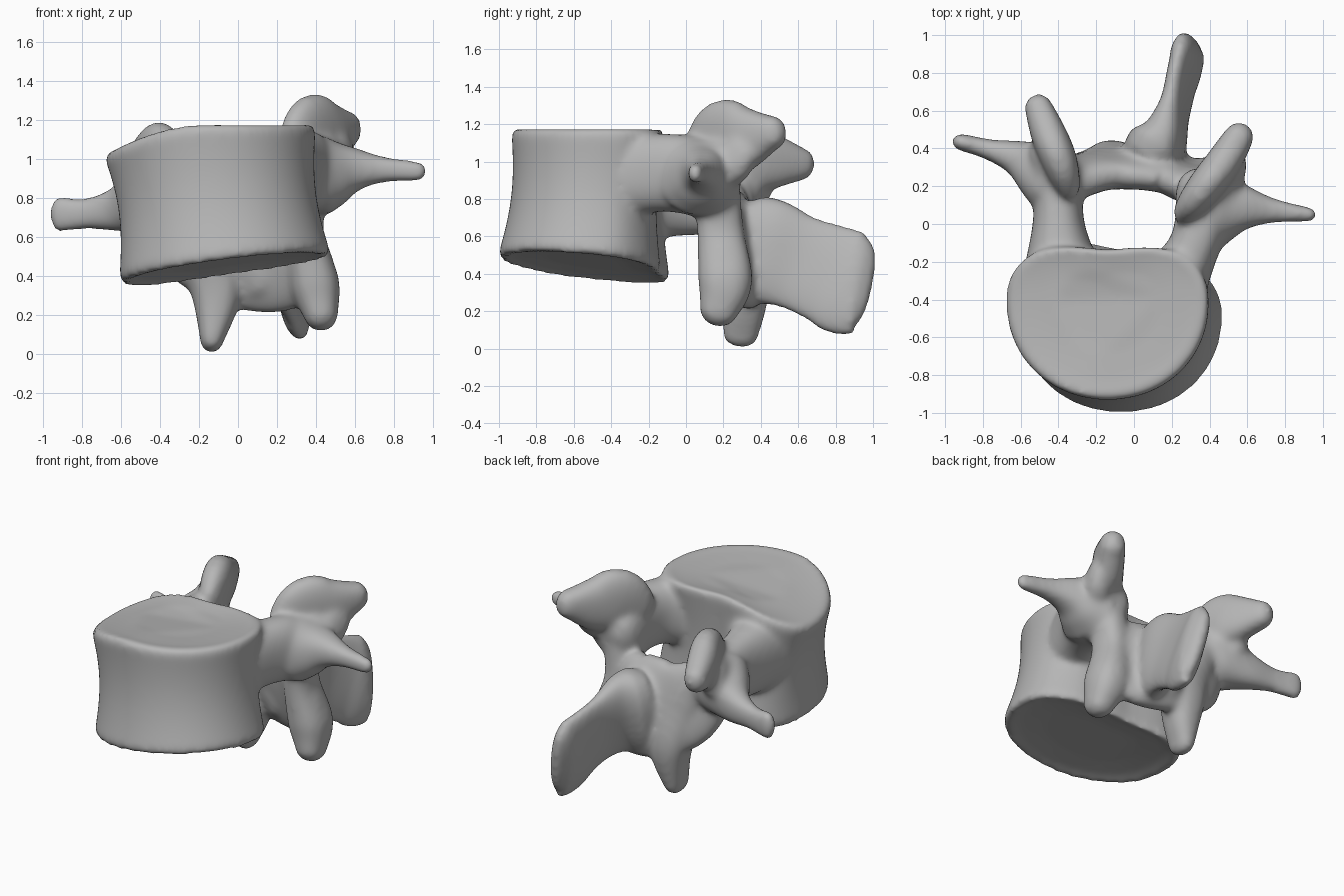
import bpy
import bmesh
import math
from mathutils import Vector

if "Cube" in bpy.data.objects:
    bpy.data.objects.remove(bpy.data.objects["Cube"], do_unlink=True)

bone = bpy.data.materials.new("bone grey")
bone.use_nodes = True
colour = (0.47, 0.47, 0.47, 1)
bone.diffuse_color = colour
bone.node_tree.nodes["Principled BSDF"].inputs["Base Color"].default_value = colour

bm = bmesh.new()
SIDES = 32


def power(v, e):
    return math.copysign(abs(v) ** e, v)


def skin(rings):
    """Closed surface through a list of point rings."""
    loops = [[bm.verts.new(p) for p in ring] for ring in rings]
    faces = [bm.faces.new(loops[0][::-1]), bm.faces.new(loops[-1])]
    for low, high in zip(loops, loops[1:]):
        n = len(low)
        for i in range(n):
            j = (i + 1) % n
            faces.append(bm.faces.new((low[i], low[j], high[j], high[i])))
    bmesh.ops.recalc_face_normals(bm, faces=faces)


def spline(stations, steps=5):
    """Smooth curve through the stations, sizes included."""
    s = [stations[0]] + list(stations) + [stations[-1]]
    out = []
    for a, b, c, d in zip(s, s[1:], s[2:], s[3:]):
        for k in range(steps):
            u = k / steps
            out.append([q + 0.5 * u * (r - p + u * (2 * p - 5 * q + 4 * r - t + u * (3 * (q - r) + t - p)))
                        for p, q, r, t in zip(a, b, c, d)])
    return out + [list(stations[-1])]


def limb(stations, up=(0, 0, 1)):
    """Rounded elliptical sweep; each station is x, y, z, half width, half height."""
    path = spline(stations)
    pts = [Vector(s[:3]) for s in path]
    up = Vector(up)
    frames = []
    for i, s in enumerate(path):
        t = (pts[min(i + 1, len(pts) - 1)] - pts[max(i - 1, 0)]).normalized()
        side = t.cross(up).normalized()
        frames.append((pts[i], t, side, side.cross(t), s[3], s[4]))

    def ring(f, scale=1.0, shift=0.0):
        p, t, side, top, w, h = f
        return [p + t * shift + side * (w * scale * power(math.cos(a), 0.85))
                + top * (h * scale * power(math.sin(a), 0.85))
                for a in (math.tau * k / SIDES for k in range(SIDES))]

    def cap(f, sign):
        return [ring(f, math.cos(a), sign * min(f[4:]) * math.sin(a))
                for a in (math.radians(d) for d in (30, 60, 85))]

    skin(cap(frames[0], -1)[::-1] + [ring(f) for f in frames] + cap(frames[-1], 1))


def top_height(x, y):
    return 1.18 - 0.55 * max(0, -0.15 - x) ** 2


def base_height(x, y):
    return 0.43 + 0.13 * (x + 0.07) - 0.1 * (y + 0.5)


def body_ring(t, inset=1.0, dish=0.0):
    """Kidney outline at fraction t of the height, waisted in the middle."""
    waist = 1 - 0.075 * math.sin(math.pi * t)
    cx, cy = -0.065 - 0.08 * t, -0.5 + 0.09 * t
    ring = []
    for k in range(64):
        a = math.tau * k / 64
        c, s = math.cos(a), math.sin(a)
        e = 0.8 if s > 0 else 0.97
        depth = 0.42 - 0.09 * t if s > 0 else 0.51 + 0.015 * t
        x = cx + 0.545 * waist * inset * power(c, e)
        y = cy + depth * waist * inset * power(s, e)
        if s > 0:
            y -= s * inset * (0.05 * max(0, 1 - abs(c) / 0.6) + 0.11 * c * (1 - t))
        low, high = base_height(x, y) + dish, top_height(x, y) - dish
        ring.append(Vector((x, y, low + (high - low) * t)))
    return ring


# Vertebral body with dished end plates
skin([body_ring(0, 0.5, 0.035), body_ring(0, 0.82, 0.02), body_ring(0, 0.96)]
     + [body_ring(0.05 + 0.09 * k) for k in range(11)]
     + [body_ring(1, 0.96), body_ring(1, 0.82, 0.015), body_ring(1, 0.5, 0.03)])

# Pedicles, flaring into the body
limb([(0.19, -0.34, 0.92, 0.2, 0.23), (0.3, -0.16, 0.94, 0.14, 0.21),
      (0.355, 0, 0.93, 0.14, 0.21), (0.35, 0.16, 0.88, 0.13, 0.2)])
limb([(-0.37, -0.35, 0.84, 0.25, 0.27), (-0.39, -0.16, 0.83, 0.18, 0.24),
      (-0.4, 0.02, 0.82, 0.135, 0.215), (-0.4, 0.2, 0.81, 0.13, 0.2)])

# Transverse processes
limb([(0.43, 0.08, 0.92, 0.22, 0.21), (0.5, 0.085, 0.93, 0.175, 0.175),
      (0.6, 0.085, 0.945, 0.115, 0.115), (0.74, 0.07, 0.945, 0.065, 0.068),
      (0.93, 0.05, 0.935, 0.038, 0.052)])
limb([(-0.42, 0.23, 0.81, 0.18, 0.2), (-0.5, 0.285, 0.78, 0.155, 0.17),
      (-0.62, 0.35, 0.74, 0.095, 0.115), (-0.77, 0.395, 0.72, 0.055, 0.08),
      (-0.92, 0.435, 0.715, 0.045, 0.092)])

# Superior articular processes
limb([(0.31, 0.11, 1.02, 0.075, 0.17), (0.38, 0.2, 1.12, 0.095, 0.21),
      (0.47, 0.32, 1.125, 0.095, 0.175), (0.555, 0.46, 1.155, 0.08, 0.095)])
limb([(-0.37, 0.26, 0.93, 0.075, 0.18), (-0.4, 0.35, 1.01, 0.095, 0.18),
      (-0.45, 0.47, 1.0, 0.095, 0.15), (-0.505, 0.615, 0.985, 0.075, 0.09)])

# Webs bridging the articular and transverse processes
limb([(0.42, 0.16, 0.98, 0.1, 0.15), (0.49, 0.24, 1.0, 0.09, 0.13),
      (0.53, 0.3, 1.06, 0.06, 0.1)])
limb([(-0.44, 0.27, 0.86, 0.11, 0.16), (-0.48, 0.38, 0.9, 0.08, 0.13)])

# Inferior articular processes
limb([(0.36, 0.17, 0.86, 0.1, 0.12), (0.345, 0.185, 0.62, 0.095, 0.125),
      (0.395, 0.21, 0.36, 0.125, 0.145), (0.425, 0.175, 0.205, 0.09, 0.105)], up=(0, 1, 0))
limb([(-0.34, 0.24, 0.82, 0.11, 0.12), (-0.21, 0.28, 0.6, 0.12, 0.115),
      (-0.115, 0.32, 0.33, 0.13, 0.125), (-0.135, 0.29, 0.065, 0.06, 0.095)], up=(0, 1, 0))

# Lamina arch closing the canal, its lower edge set further back
limb([(-0.36, 0.22, 0.77, 0.1, 0.18), (-0.18, 0.285, 0.61, 0.095, 0.28),
      (0.05, 0.3, 0.54, 0.1, 0.32), (0.2, 0.265, 0.54, 0.1, 0.325),
      (0.31, 0.2, 0.62, 0.1, 0.27)], up=(0, -0.2, 1))

# Spinous process
limb([(0.11, 0.38, 0.53, 0.17, 0.29), (0.17, 0.46, 0.51, 0.115, 0.285),
      (0.215, 0.6, 0.46, 0.07, 0.26), (0.25, 0.76, 0.4, 0.065, 0.275),
      (0.275, 0.86, 0.355, 0.075, 0.29), (0.285, 0.92, 0.35, 0.07, 0.265),
      (0.287, 0.95, 0.345, 0.05, 0.23)], up=(0.18, 0, -1))

mesh = bpy.data.meshes.new("vertebra")
bm.to_mesh(mesh)
bm.free()
mesh.materials.append(bone)
vertebra = bpy.data.objects.new("vertebra", mesh)
bpy.context.collection.objects.link(vertebra)

# Fuse the parts into one soft surface
remesh = vertebra.modifiers.new("fuse", "REMESH")
remesh.mode = "VOXEL"
remesh.voxel_size = 0.016
remesh.use_smooth_shade = True
soften = vertebra.modifiers.new("soften", "SMOOTH")
soften.factor = 0.5
soften.iterations = 20
